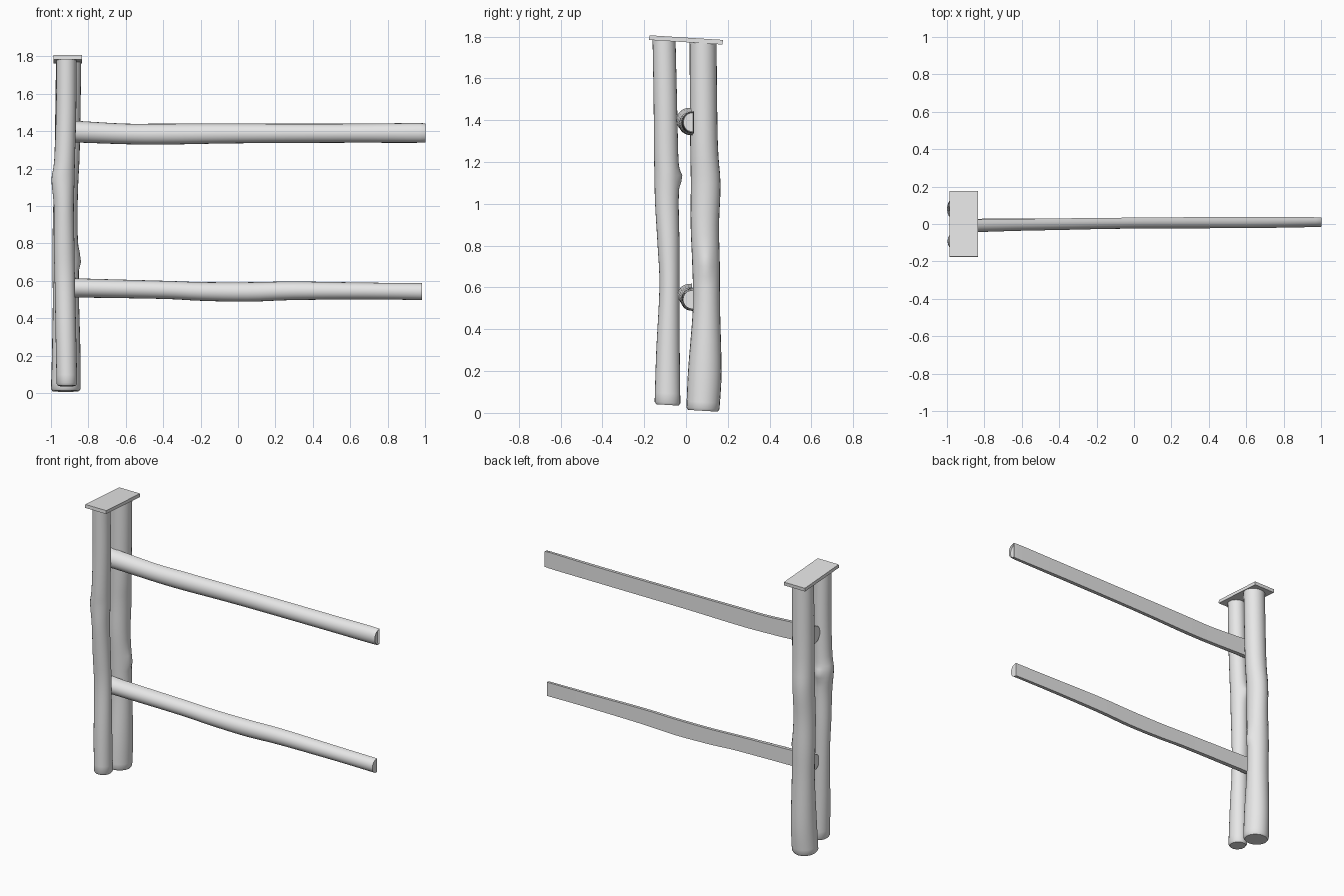
import bpy, bmesh, math
from mathutils import Vector, Matrix

cube = bpy.data.objects.get("Cube")
if cube:
    bpy.data.objects.remove(cube, do_unlink=True)

wood = bpy.data.materials.new("plain grey wood")
wood.use_nodes = True
GREY = (0.8, 0.8, 0.8, 1)
wood.diffuse_color = GREY
wood.node_tree.nodes["Principled BSDF"].inputs["Base Color"].default_value = GREY


def finish(name, bm):
    """Turn a bmesh into a smooth-shaded object with crisp ends."""
    bmesh.ops.recalc_face_normals(bm, faces=bm.faces)
    mesh = bpy.data.meshes.new(name)
    bm.to_mesh(mesh)
    bm.free()
    mesh.materials.append(wood)
    obj = bpy.data.objects.new(name, mesh)
    bpy.context.collection.objects.link(obj)
    bpy.ops.object.select_all(action='DESELECT')
    obj.select_set(True)
    bpy.context.view_layer.objects.active = obj
    bpy.ops.object.shade_smooth_by_angle(angle=math.radians(40))
    return obj


def spline(rows, steps):
    """Smoothly interpolate a list of station tuples."""
    out = []
    for i in range(len(rows) - 1):
        a, b = rows[max(i - 1, 0)], rows[i]
        c, d = rows[i + 1], rows[min(i + 2, len(rows) - 1)]
        for s in range(steps):
            t = s / steps
            out.append([q + t * (r - p) / 2 + t * t * (2 * p - 5 * q + 4 * r - s4) / 2
                        + t ** 3 * (3 * q - p - 3 * r + s4) / 2
                        for p, q, r, s4 in zip(a, b, c, d)])
    return out + [list(rows[-1])]


def loft(name, rings):
    """Skin closed rings of points and cap both ends."""
    bm = bmesh.new()
    loops = [[bm.verts.new(p) for p in ring] for ring in rings]
    n = len(loops[0])
    for lo, hi in zip(loops, loops[1:]):
        for i in range(n):
            j = (i + 1) % n
            bm.faces.new((lo[i], lo[j], hi[j], hi[i]))
    bm.faces.new(loops[0])
    bm.faces.new(loops[-1])
    return finish(name, bm)


def post(name, stations, knot_z, knot_angle, knot_size, tilt):
    """Upright log; stations hold z, x min, x max, y min, y max."""
    rings = []
    rows = spline(stations, 4)
    # chamfer at the foot
    foot = list(rows[0])
    inset = 0.008
    foot = [foot[0] - 0.012, foot[1] + inset, foot[2] - inset, foot[3] + inset, foot[4] - inset]
    for z, x0, x1, y0, y1 in [foot] + rows:
        ring = []
        for i in range(24):
            a = math.tau * i / 24
            away = (a - knot_angle + math.pi) % math.tau - math.pi
            bump = knot_size * math.exp(-(away / 0.4) ** 2 - ((z - knot_z) / 0.03) ** 2)
            dx, dy = math.cos(a), math.sin(a)
            y = (y0 + y1) / 2 + dy * ((y1 - y0) / 2 + bump)
            ring.append(((x0 + x1) / 2 + dx * ((x1 - x0) / 2 + bump), y,
                         z - tilt * dy * (y1 - y0) / 2))
        rings.append(ring)
    return loft(name, rings)


def rail(name, stations):
    """Split log, round towards the front; x, z min, z max, y front, y back."""
    rings = []
    for x, z0, z1, yf, yb in spline(stations, 4):
        ring = []
        for i in range(15):
            a = math.pi * i / 14
            ring.append((x, yb - (yb - yf) * math.sin(a) ** 0.85,
                         (z0 + z1) / 2 + math.cos(a) * (z1 - z0) / 2))
        rings.append(ring)
    return loft(name, rings)


# Uprights
post("front_post", [
    (0.05, -0.97, -0.86, -0.15, -0.027),
    (0.3, -0.975, -0.865, -0.142, -0.03),
    (0.6, -0.98, -0.872, -0.127, -0.031),
    (0.8, -0.985, -0.875, -0.136, -0.031),
    (1.0, -0.985, -0.878, -0.148, -0.035),
    (1.14, -0.997, -0.874, -0.151, -0.032),
    (1.24, -0.983, -0.872, -0.153, -0.037),
    (1.5, -0.973, -0.865, -0.155, -0.043),
    (1.785, -0.971, -0.864, -0.16, -0.05),
], 1.13, math.pi / 2, 0.016, 0.06)

post("back_post", [
    (0.022, -1.0, -0.842, 0.002, 0.16),
    (0.2, -0.995, -0.842, 0.01, 0.17),
    (0.5, -0.99, -0.85, 0.033, 0.163),
    (0.7, -0.993, -0.852, 0.03, 0.162),
    (0.9, -0.99, -0.858, 0.022, 0.158),
    (1.1, -0.985, -0.855, 0.023, 0.165),
    (1.3, -0.98, -0.846, 0.02, 0.152),
    (1.772, -0.973, -0.838, 0.017, 0.146),
], 0.72, 0.0, 0.02, 0.06)

# Rails
rail("upper_rail", [
    (-0.94, 1.34, 1.46, -0.046, 0.024),
    (-0.83, 1.338, 1.453, -0.043, 0.025),
    (-0.6, 1.33, 1.44, -0.036, 0.027),
    (-0.4, 1.328, 1.44, -0.032, 0.03),
    (0.0, 1.335, 1.44, -0.024, 0.034),
    (0.6, 1.338, 1.44, -0.022, 0.038),
    (0.97, 1.338, 1.443, -0.016, 0.036),
    (0.99, 1.345, 1.435, -0.012, 0.034),
])
rail("lower_rail", [
    (-0.94, 0.51, 0.618, -0.04, 0.028),
    (-0.83, 0.51, 0.612, -0.038, 0.028),
    (-0.4, 0.503, 0.6, -0.03, 0.03),
    (-0.2, 0.493, 0.593, -0.027, 0.032),
    (0.05, 0.488, 0.592, -0.024, 0.034),
    (0.3, 0.497, 0.596, -0.022, 0.036),
    (0.7, 0.5, 0.59, -0.018, 0.036),
    (0.985, 0.497, 0.587, -0.014, 0.035),
])

# Tilted board over both posts
bm = bmesh.new()
place = Matrix.Translation(Vector((-0.91, 0, 1.784))) @ Matrix.Rotation(math.radians(-3.6), 4, 'X')
bmesh.ops.create_cube(bm, size=1, matrix=place @ Matrix.Diagonal((0.152, 0.352, 0.022, 1)))
finish("cap_board", bm)
